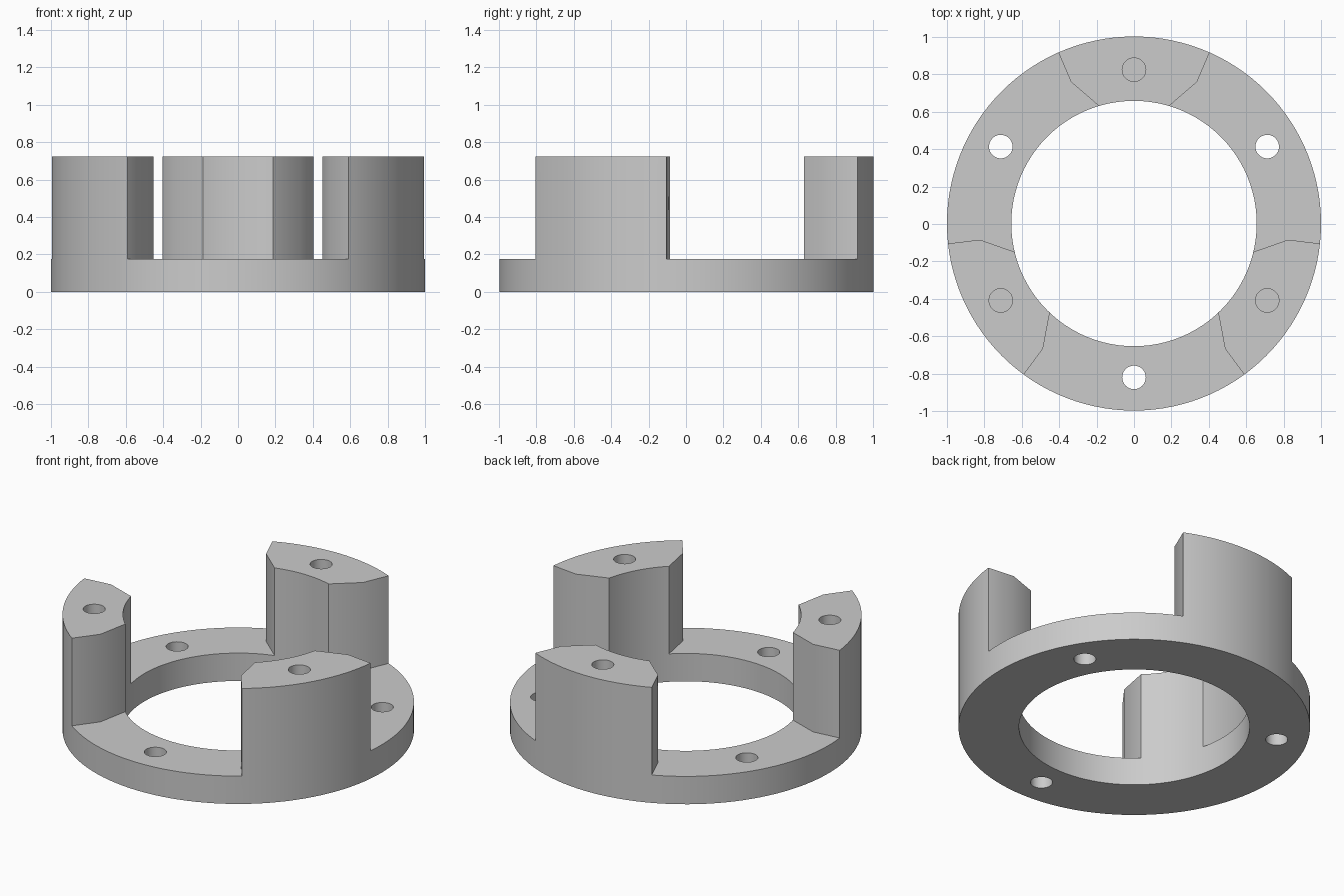
import bpy, bmesh
from math import cos, sin, tau, radians
from mathutils import Matrix

if "Cube" in bpy.data.objects:
    bpy.data.objects.remove(bpy.data.objects["Cube"])

HEIGHT, BASE = 0.725, 0.175
CENTRE_Y = 0.0025

grey = bpy.data.materials.new("plain grey")
grey.use_nodes = True
colour = (0.6, 0.6, 0.6, 1)
grey.diffuse_color = colour
grey.node_tree.nodes["Principled BSDF"].inputs["Base Color"].default_value = colour


def circle(radius, sides, x=0, y=0):
    return [(x + radius * cos(tau * i / sides), y + radius * sin(tau * i / sides))
            for i in range(sides)]


def prism(name, outline, z0, z1, angle=0):
    """Extrude a flat outline from z0 to z1, turned about the ring axis."""
    bm = bmesh.new()
    face = bm.faces.new([bm.verts.new((x, y, z0)) for x, y in outline])
    ext = bmesh.ops.extrude_face_region(bm, geom=[face])["geom"]
    top = [v for v in ext if isinstance(v, bmesh.types.BMVert)]
    bmesh.ops.translate(bm, verts=top, vec=(0, 0, z1 - z0))
    bmesh.ops.recalc_face_normals(bm, faces=bm.faces[:])
    turn = Matrix.Translation((0, CENTRE_Y, 0)) @ Matrix.Rotation(radians(angle), 4, "Z")
    bm.transform(turn)
    mesh = bpy.data.meshes.new(name)
    bm.to_mesh(mesh)
    bm.free()
    mesh.materials.append(grey)
    obj = bpy.data.objects.new(name, mesh)
    bpy.context.collection.objects.link(obj)
    return obj


# Full-height blank
body = prism("flanged_ring_with_posts", circle(1, 120), 0, HEIGHT)

# Centre bore
cutters = [prism("bore_cutter", circle(0.656, 96), -0.1, HEIGHT + 0.1)]

# Gaps between posts, with through holes in the flange and blind holes in the posts
right_side = [(0.41, -0.262), (0.487, -0.67), (0.74, -1.008)]
gap = right_side + [(-x, y) for x, y in reversed(right_side)]
hole = circle(0.063, 32, 0, -0.8225)
for angle in (0, 120, 240):
    cutters += [
        prism("gap_cutter", gap, BASE, HEIGHT + 0.1, angle),
        prism("through_hole_cutter", hole, -0.1, HEIGHT + 0.1, angle),
        prism("blind_hole_cutter", hole, BASE, HEIGHT + 0.1, angle + 60),
    ]

# Cut the blank
bpy.ops.object.select_all(action="DESELECT")
body.select_set(True)
bpy.context.view_layer.objects.active = body
for cutter in cutters:
    cutter.hide_render = True
    mod = body.modifiers.new("cut", "BOOLEAN")
    mod.operation, mod.solver, mod.object = "DIFFERENCE", "EXACT", cutter
    bpy.ops.object.modifier_apply(modifier=mod.name)
    bpy.data.objects.remove(cutter)

bpy.ops.object.shade_smooth_by_angle(angle=radians(30))
